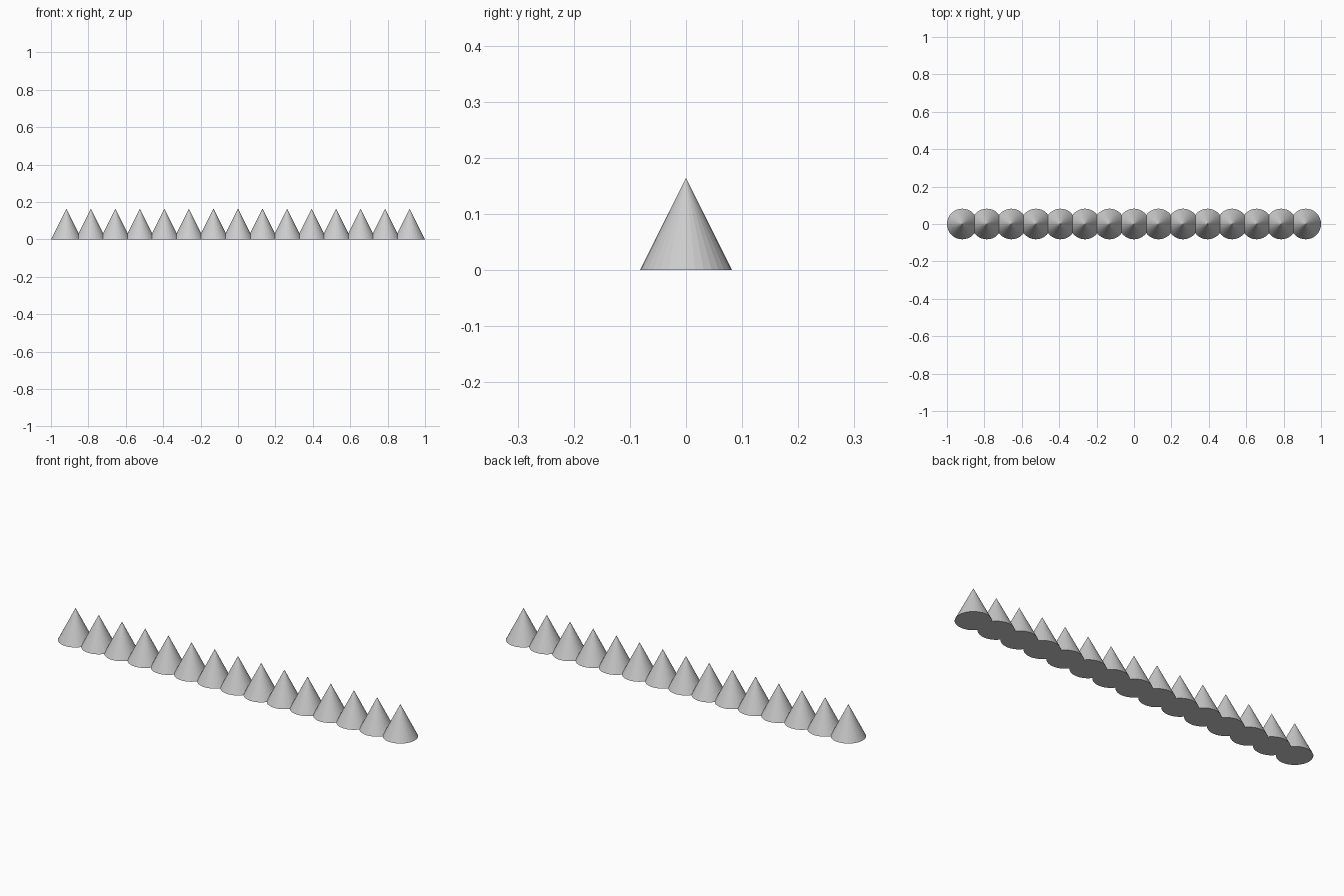
import bpy

if "Cube" in bpy.data.objects:
    bpy.data.objects.remove(bpy.data.objects["Cube"])

COUNT = 15
RADIUS = 2 / 24.4        # row of 14 gaps (1.6 radii each) plus two radii = 2 units
HEIGHT = 2 * RADIUS
SPACING = 1.6 * RADIUS

# Row of overlapping spikes along x, bases on the ground
for i in range(COUNT):
    x = (i - (COUNT - 1) / 2) * SPACING
    bpy.ops.mesh.primitive_cone_add(vertices=32, radius1=RADIUS, radius2=0,
                                    depth=HEIGHT, location=(x, 0, HEIGHT / 2))
    bpy.context.object.name = f"spike_{i + 1:02d}"
